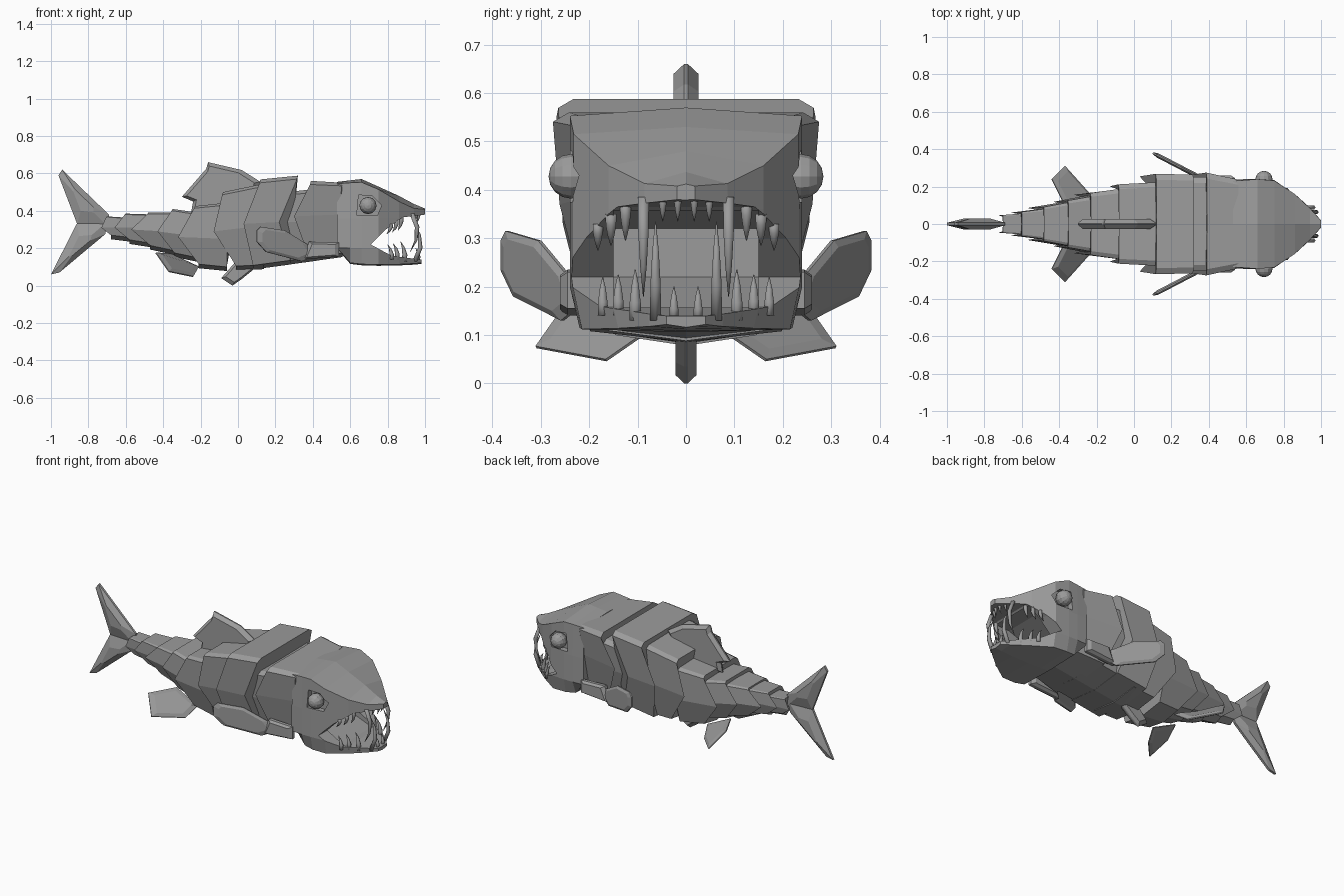
import bpy, bmesh, math
from mathutils import Vector

if "Cube" in bpy.data.objects:
    bpy.data.objects.remove(bpy.data.objects["Cube"])

grey = bpy.data.materials.new("fish_grey")
grey.diffuse_color = (0.33, 0.33, 0.33, 1)
grey.use_nodes = True
grey.node_tree.nodes["Principled BSDF"].inputs["Base Color"].default_value = grey.diffuse_color


def finish(name, bm, smooth=False):
    bmesh.ops.recalc_face_normals(bm, faces=bm.faces[:])
    me = bpy.data.meshes.new(name)
    bm.to_mesh(me)
    bm.free()
    me.materials.append(grey)
    ob = bpy.data.objects.new(name, me)
    bpy.context.collection.objects.link(ob)
    for p in me.polygons:
        p.use_smooth = smooth
    return ob


def loft(name, rings, smooth=False):
    """Closed skin over a list of rings of equal point count."""
    bm = bmesh.new()
    vs = [[bm.verts.new(p) for p in r] for r in rings]
    n = len(vs[0])
    for a, b in zip(vs, vs[1:]):
        for i in range(n):
            j = (i + 1) % n
            bm.faces.new((a[i], a[j], b[j], b[i]))
    bm.faces.new(vs[0])
    bm.faces.new(vs[-1][::-1])
    return finish(name, bm, smooth)


def both(half):
    """Mirror a half ring (top centre first, bottom centre last) across y."""
    return half + [(x, -y, z) for x, y, z in half[-2:0:-1]]


def fin(name, pts, t, edge=0.004, scale=0.75):
    """Thin blade: sharp outline, thicker towards its middle."""
    pts = [Vector(p) for p in pts]
    c = sum(pts, Vector()) / len(pts)
    n = Vector()
    for a, b in zip(pts, pts[1:] + pts[:1]):
        n += (a - c).cross(b - c)
    n.normalize()
    inner = [c + (p - c) * scale for p in pts]
    return loft(name, [[p - n * t for p in inner], [p - n * edge for p in pts],
                       [p + n * edge for p in pts], [p + n * t for p in inner]])


def flat(pts, y=0.0):
    return [(x, y, z) for x, z in pts]


# Overlapping chevron body plates: x at top, middle, bottom; z top, middle, bottom; half width
def body_ring(xt, xm, xb, zt, zm, zb, w):
    return both([(xt, 0, zt), (xt, w * 0.88, zt), (xt - 0.005, w, zt - 0.07 * w),
                 (xm, w * 0.95, zm), (xb, w * 0.74, zb + 0.01), (xb, 0, zb - 0.012)])


plates = [
    ((-.70, -.73, -.68, .37, .31, .26, .048), (-.54, -.57, -.52, .36, .31, .24, .06)),
    ((-.60, -.66, -.58, .385, .31, .235, .064), (-.44, -.50, -.42, .38, .31, .21, .085)),
    ((-.48, -.57, -.47, .39, .30, .205, .09), (-.32, -.40, -.31, .39, .29, .17, .12)),
    ((-.35, -.43, -.34, .41, .29, .165, .125), (-.18, -.28, -.17, .385, .27, .13, .155)),
    ((-.23, -.32, -.21, .425, .26, .105, .165), (.0, -.06, -.06, .45, .25, .09, .198)),
    ((-.08, -.13, -.01, .50, .29, .095, .212), (.16, .12, .14, .55, .32, .10, .225)),
    ((.12, .03, .08, .568, .33, .098, .268), (.32, .22, .28, .588, .34, .125, .264)),
    ((.26, .18, .24, .50, .34, .12, .25), (.44, .40, .42, .52, .34, .145, .25)),
    ((.39, .30, .38, .56, .37, .14, .275), (.56, .54, .56, .55, .38, .165, .238)),
]
for i, (a, b) in enumerate(plates):
    loft(f"body_plate_{i + 1}", [body_ring(*a), body_ring(*b)])

# Head: x, crown z, brow width, brow z, cheek width, jaw width, bottom z
sections = [
    (.53, .555, .23, .545, .237, .20, .20), (.60, .563, .235, .55, .24, .21, .12),
    (.66, .57, .24, .553, .24, .22, .113), (.75, .53, .232, .515, .234, .215, .11),
    (.86, .48, .16, .45, .16, .14, .112), (.94, .437, .085, .413, .088, .075, .116),
    (1.0, .412, .018, .408, .02, .04, .120)]
rings = []
for x, top, wb, zb, w, wj, bot in sections:
    xj = min(x, .98)
    rings.append(both([(x, 0, top), (x, wb, zb), (x, w, .36), (xj, max(w, .042), .20),
                       (xj, wj, bot + .002), (xj, 0, bot - .004)]))
head = loft("head", rings)


def cut(target, cutter):
    m = target.modifiers.new("cut", 'BOOLEAN')
    m.operation = 'DIFFERENCE'
    m.solver = 'EXACT'
    m.object = cutter
    cutter.hide_render = True
    bpy.context.view_layer.objects.active = target
    bpy.ops.object.modifier_apply(modifier=m.name)
    bpy.data.objects.remove(cutter)


# Open mouth, throat and eye sockets
mouth = [(.71, .22), (.79, .30), (.88, .365), (1.1, .392), (1.1, .138), (.97, .14), (.82, .16)]
cut(head, loft("mouth_cutter", [flat(mouth, -.4), flat(mouth, .4)]))
throat = [(.62, .22), (.62, .32), (.76, .372), (.87, .375), (.87, .16), (.8, .15)]
cut(head, loft("throat_cutter", [flat(throat, -.15), flat(throat, .15)]))
socket = [(.635, .375), (.645, .485), (.72, .478), (.768, .43), (.745, .375)]
for s in (-1, 1):
    cut(head, loft("socket_cutter", [flat(socket, s * .205), flat(socket, s * .4)]))

# Eyes
for s, side in ((-1, "right"), (1, "left")):
    bm = bmesh.new()
    bmesh.ops.create_uvsphere(bm, u_segments=12, v_segments=8, radius=.046)
    for v in bm.verts:
        v.co = (v.co.x + .695, v.co.z + s * .238, v.co.y + .428)
    finish("eye_" + side, bm)


# Teeth: curved tapering spikes from root to tip, bulging forward
def tooth(name, root, tip, r, bow):
    a, b = Vector(root), Vector(tip)
    rs = []
    for t, k in ((0, 1), (.35, .95), (.7, .6), (1, .08)):
        c = a.lerp(b, t) + Vector((bow * math.sin(math.pi * t), 0, 0))
        rs.append([c + Vector((math.cos(q), math.sin(q), 0)) * r * k
                   for q in [i * math.pi / 3 for i in range(6)]])
    loft(name, rs, True)


# y, root x, root z, tip x, tip z, radius, bow
teeth = [
    (.017, .965, .395, .955, .335, .009, .006), (.048, .95, .39, .94, .335, .009, .006),
    (.088, .93, .385, .92, .18, .013, .035), (.125, .87, .375, .855, .295, .013, .01),
    (.155, .845, .35, .825, .285, .013, .01), (.182, .815, .33, .795, .275, .012, .01),
    (.025, .96, .13, .95, .20, .011, .01), (.063, .945, .13, .94, .335, .013, .035),
    (.105, .89, .13, .87, .235, .014, .01), (.14, .85, .14, .83, .225, .013, .01),
    (.172, .82, .14, .80, .22, .012, .01)]
for s, side in ((-1, "right"), (1, "left")):
    for i, (y, x0, z0, x1, z1, r, bow) in enumerate(teeth):
        tooth(f"tooth_{side}_{i + 1}", (x0, s * y, z0), (x1, s * y, z1), r, bow)

# Tail, back and belly fins
fin("tail_fin_upper", flat([(-.69, .38), (-.94, .62), (-.96, .59), (-.86, .33), (-.69, .31)]), .03, .007, .4)
fin("tail_fin_lower", flat([(-.69, .35), (-.86, .335), (-1.0, .06), (-.955, .07), (-.71, .275)]), .03, .007, .4)
fin("back_fin", flat([(-.30, .475), (-.17, .625), (-.16, .66), (.02, .618), (.12, .555),
                      (.08, .45), (-.12, .39), (-.25, .395), (-.24, .45)]), .026, .004, .86)
fin("belly_fin", flat([(-.09, .04), (-.03, .0), (.02, .035), (.10, .10), (.06, .13), (-.02, .12)]), .022, .004)

# Paired side fins
for s, side in ((-1, "right"), (1, "left")):
    blade = [(.10, .295), (.10, .235), (.15, .18), (.34, .13), (.41, .16), (.37, .22), (.25, .295), (.12, .315)]
    fin("chest_fin_" + side, [(x, s * (.245 + (.36 - x) * .52), z) for x, z in blade], .012, .004, .8)
    base = [(.34, .14), (.38, .235), (.54, .23), (.54, .155)]
    fin("chest_fin_base_" + side, flat(base, s * .235), .025, .01)
    # Pelvic fin, rooted under the belly
    pelvic = [(-.44, .24, .175), (-.37, .31, .075), (-.24, .165, .048), (-.21, .09, .10), (-.36, .08, .17)]
    fin("pelvic_fin_" + side, [(x, s * y, z) for x, y, z in pelvic], .01, .003)
